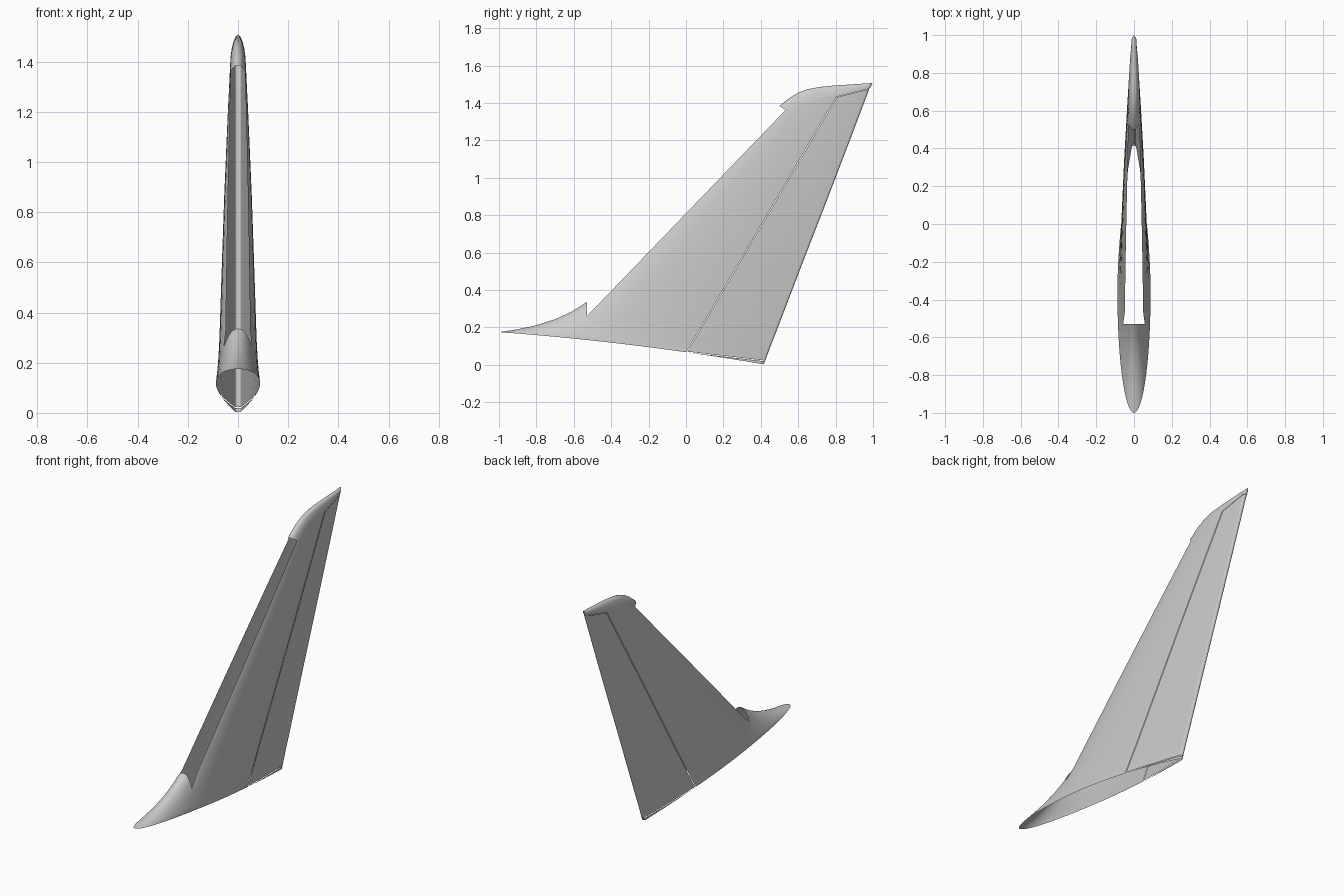
import bpy, bmesh, math
from mathutils import Vector

if "Cube" in bpy.data.objects:
    bpy.data.objects.remove(bpy.data.objects["Cube"])

# Fin sections from root to tip:
# leading edge y, z, trailing edge y, z, half thickness, upward bow
ROWS = [
    (-1.00, .175, .415, .003, .088, .017), (-.96, .181, .418, .009, .0875, .016),
    (-.90, .190, .423, .020, .086, .014), (-.80, .212, .432, .045, .083, .011),
    (-.70, .244, .442, .072, .080, .008), (-.61, .285, .458, .115, .0775, .004),
    (-.53, .336, .480, .170, .0745, 0), (-.20, .672, .640, .588, .0625, 0),
    (.00, .873, .739, .842, .055, 0), (.30, 1.180, .880, 1.210, .041, 0),
    (.50, 1.385, .980, 1.475, .030, 0), (.55, 1.425, .984, 1.482, .026, 0),
    (.60, 1.455, .988, 1.489, .021, 0), (.65, 1.474, .991, 1.496, .0165, 0),
    (.72, 1.486, .994, 1.501, .011, 0), (.80, 1.494, .997, 1.505, .006, 0),
    (.85, 1.497, 1.00, 1.507, .001, 0)]

FRONT, REAR, ROUND = 14, 14, 5


def section(i, row):
    """Closed hollow airfoil ring, rounded at the trailing edge."""
    y0, z0, y1, z1, t, bow = row
    s = min(1, i / 6)
    m, p = .45 - .14 * s, 2 + .5 * s
    te = min(.012, t * .8)
    chord = y1 - y0
    end = 1 - te / chord
    half = []
    for k in range(FRONT):
        u = m * (k / FRONT) ** 2
        half.append((t * math.sqrt(max(0, 1 - (1 - u / m) ** p)), u))
    for k in range(REAR + 1):
        w = k / REAR
        half.append((te + (t - te) * (1 - w ** 1.8), m + (end - m) * w))
    for k in range(1, ROUND + 1):
        a = math.pi / 2 * k / ROUND
        half.append((te * math.cos(a), end + te / chord * math.sin(a)))
    ring = half + [(-x, u) for x, u in half[-2:0:-1]]
    return [Vector((x, y0 + chord * u, z0 + (z1 - z0) * u + 4 * bow * u * (1 - u)))
            for x, u in ring]


def part(name, cuts):
    """Loft the fin, then keep what lies left of each (y, z) cut line."""
    bm = bmesh.new()
    rings = [[bm.verts.new(c) for c in section(i, r)] for i, r in enumerate(ROWS)]
    n = len(rings[0])
    for a, b in zip(rings, rings[1:]):
        for k in range(n):
            j = (k + 1) % n
            bm.faces.new((a[k], a[j], b[j], b[k]))
    bm.faces.new(rings[-1])
    for p, q, gap in cuts:
        no = Vector((0, p[1] - q[1], q[0] - p[0])).normalized()
        bmesh.ops.bisect_plane(bm, geom=bm.verts[:] + bm.edges[:] + bm.faces[:],
                               plane_co=Vector((0, *p)) + no * gap, plane_no=no,
                               clear_inner=True, dist=1e-6)
    bmesh.ops.recalc_face_normals(bm, faces=bm.faces[:])
    me = bpy.data.meshes.new(name)
    bm.to_mesh(me)
    bm.free()
    ob = bpy.data.objects.new(name, me)
    bpy.context.collection.objects.link(ob)
    bpy.ops.object.select_all(action='DESELECT')
    ob.select_set(True)
    bpy.context.view_layer.objects.active = ob
    bpy.ops.object.shade_smooth_by_angle(angle=math.radians(40))


# Cut lines in the side view
L1, L2 = (-.53, .26), (.535, 1.365)      # open leading edge
F1, F2 = (-.53, 0), (-.53, 1)            # rear of the root fairing
H1, H2 = (.04, .13), (.81, 1.44)         # rudder hinge
S1, S2 = (.535, 1.365), (.985, 1.478)    # tip seam
N1, N2 = (.50, 1.385), (.535, 1.36)      # tip cap nose
R1, R2 = (.10, .058), (.43, .020)        # rudder foot
G = .002

# Rounded fairing in front of the root
part("root_fairing", [(F1, F2, 0)])
# Hollow side skins with the leading edge left open
part("fin_skin", [(F2, F1, 0), (L2, L1, 0), (H1, H2, G), (S2, S1, 0)])
# Rudder with a narrow gap all round
part("rudder", [(H2, H1, G), (S2, S1, G), (R1, R2, G)])
# Thin strip under the rudder
part("root_strip", [(H2, H1, -G), (R2, R1, G)])
# Closed cap with a rounded nose
part("tip_cap", [(S1, S2, 0), (N1, N2, 0)])
